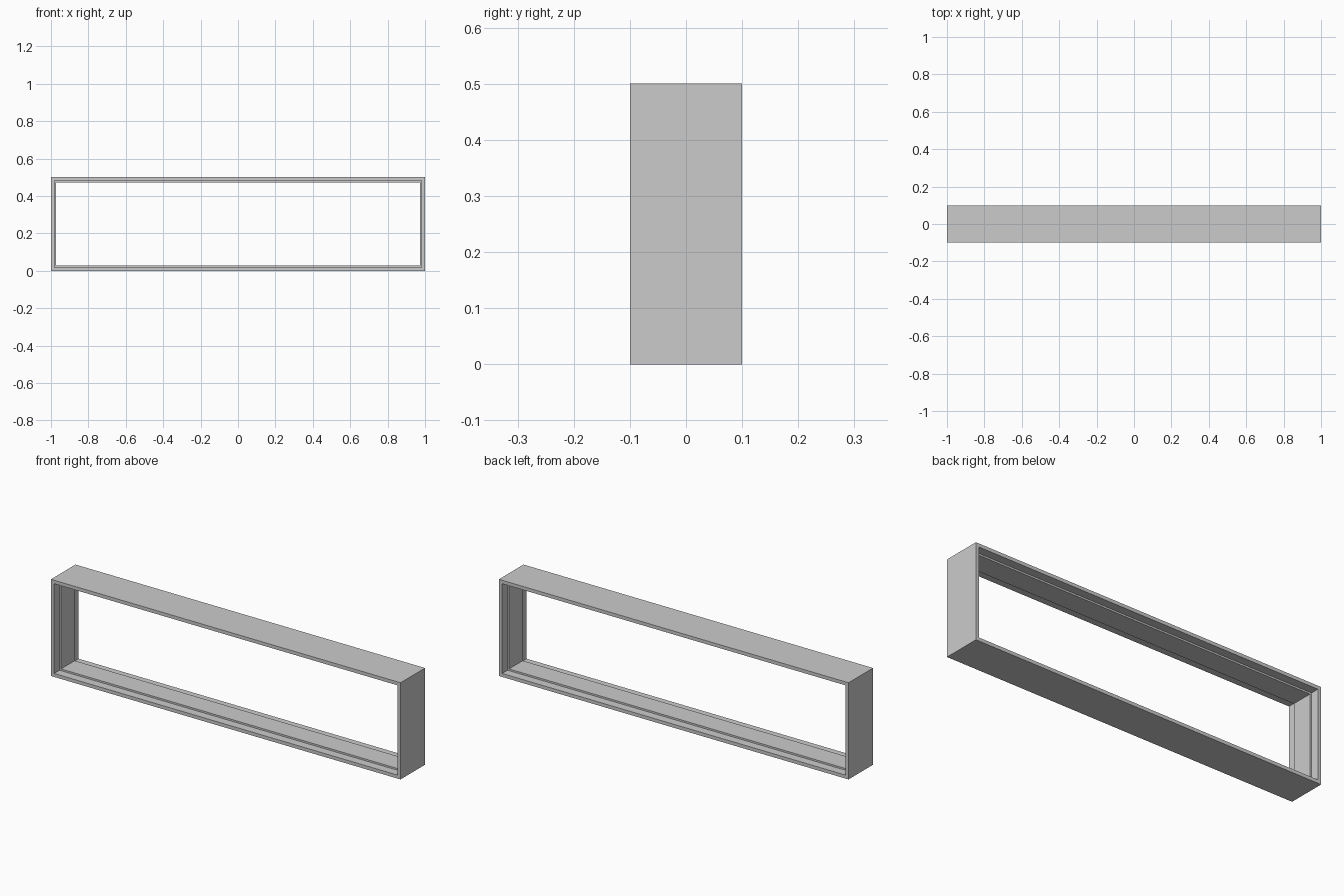
import bpy, bmesh

if "Cube" in bpy.data.objects:
    bpy.data.objects.remove(bpy.data.objects["Cube"])

# one flat grey
mat = bpy.data.materials.new("light grey")
mat.diffuse_color = (0.6, 0.6, 0.6, 1)
mat.use_nodes = True
mat.node_tree.nodes["Principled BSDF"].inputs["Base Color"].default_value = mat.diffuse_color

W, H = 1.0, 0.5               # half width, full height
LIP, TONGUE = 0.018, 0.027    # frame thickness at the rims and at the raised middle
D, T = 0.1, 0.056             # half depth of frame and of the raised middle

# frame cross-section as (inset from outside, y), swept round four mitred corners
profile = [(0, -D), (LIP, -D), (LIP, -T), (TONGUE, -T),
           (TONGUE, T), (LIP, T), (LIP, D), (0, D)]
corners = [(-1, 0), (1, 0), (1, 1), (-1, 1)]

bm = bmesh.new()
loops = []
for sx, top in corners:
    loops.append([bm.verts.new((sx * (W - i), y, H - i if top else i))
                  for i, y in profile])
n = len(profile)
for c in range(4):
    a, b = loops[c], loops[(c + 1) % 4]
    for k in range(n):
        j = (k + 1) % n
        bm.faces.new((a[k], b[k], b[j], a[j]))
bmesh.ops.recalc_face_normals(bm, faces=bm.faces)

mesh = bpy.data.meshes.new("window_frame")
bm.to_mesh(mesh)
bm.free()
mesh.materials.append(mat)
frame = bpy.data.objects.new("window_frame", mesh)
bpy.context.collection.objects.link(frame)
